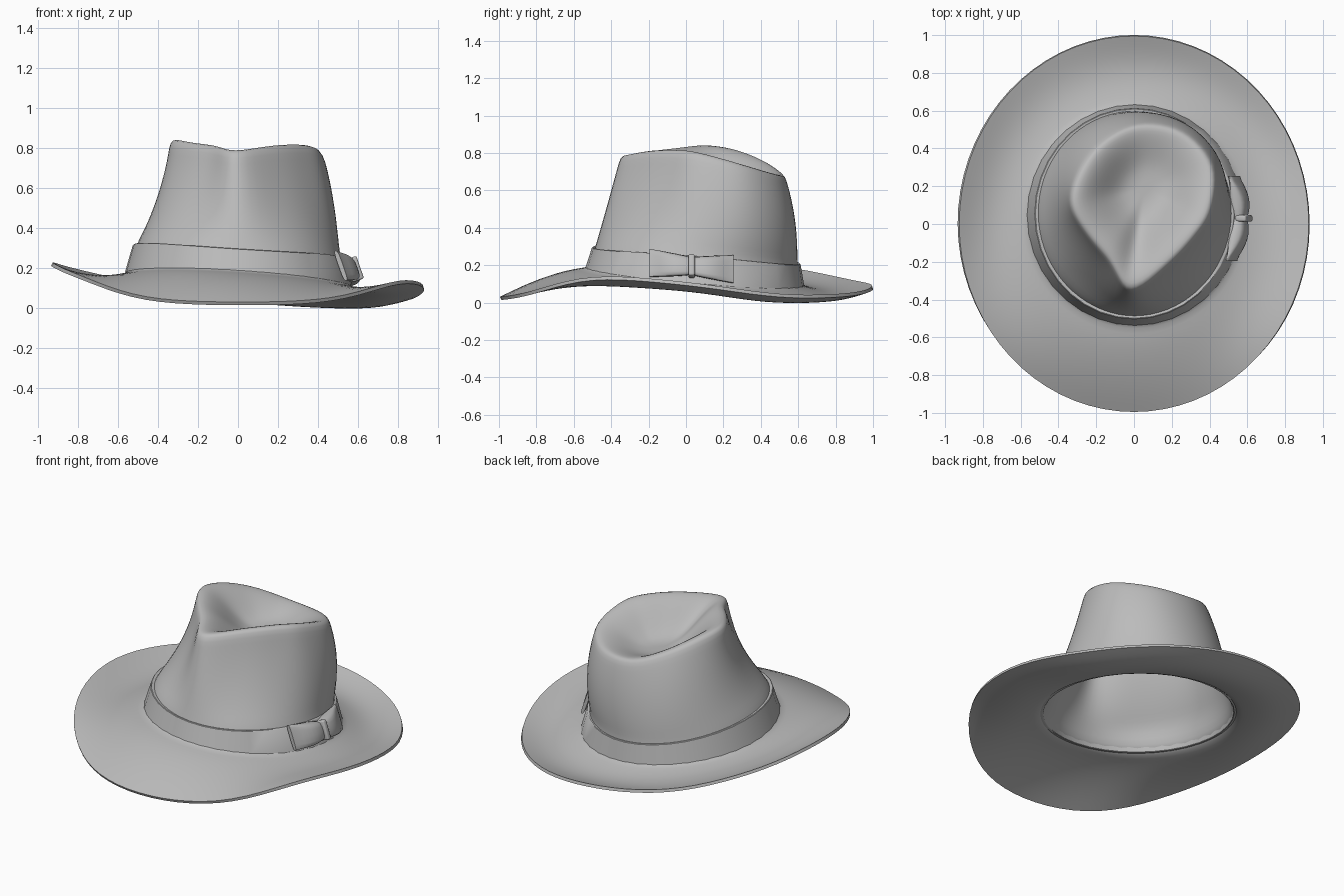
import bpy
import bmesh
import math
from mathutils import Vector

if "Cube" in bpy.data.objects:
    bpy.data.objects.remove(bpy.data.objects["Cube"])

felt = bpy.data.materials.new("grey_felt")
felt.use_nodes = True
grey = (0.5, 0.5, 0.5, 1)
felt.diffuse_color = grey
felt.node_tree.nodes["Principled BSDF"].inputs["Base Color"].default_value = grey

SEGMENTS = 36
ANGLES = [math.tau * i / SEGMENTS for i in range(SEGMENTS)]

# Every 30 degrees from +x: crown ridge x, y, z, wall bulge, brim edge height, brim dip
CONTROLS = [
    (.41, .08, .80, .01, .11, .03),
    (.42, .31, .74, .03, .045, .05),
    (.26, .49, .69, .03, .05, .05),
    (.02, .53, .69, .02, .09, .045),
    (-.18, .43, .76, .02, .125, .03),
    (-.30, .27, .82, 0, .195, .03),
    (-.34, .10, .845, -.03, .23, .04),
    (-.25, -.06, .83, -.04, .17, .02),
    (-.13, -.20, .815, -.03, .055, 0),
    (-.02, -.36, .79, 0, .03, 0),
    (.18, -.22, .815, -.02, .05, .01),
    (.33, -.06, .82, -.02, .14, .03),
]


def control(angle):
    """Smooth periodic interpolation of the control rows."""
    n = len(CONTROLS)
    pos = angle / math.tau * n
    k = int(pos)
    t = pos - k
    rows = [CONTROLS[(k + d) % n] for d in (-1, 0, 1, 2)]
    return [b + t * ((c - a) + t * (2 * a - 5 * b + 4 * c - d + t * (3 * (b - c) + d - a))) / 2
            for a, b, c, d in zip(*rows)]


def smoothstep(t):
    t = min(max(t, 0), 1)
    return t * t * (3 - 2 * t)


def seat(x, y):
    """Height of the tilted plane where crown meets brim."""
    return .138 - .065 * x - .08 * (y - .05)


def base_point(a, grow=0, lift=0):
    x, y = .005 + (.556 + grow) * math.cos(a), .046 + (.57 + grow) * math.sin(a)
    return Vector((x, y, seat(x, y) + lift))


def band_top(a, grow=0, lift=0):
    x, y = .002 + (.513 + grow) * math.cos(a), .055 + (.543 + grow) * math.sin(a)
    return Vector((x, y, seat(x, y) + .13 + .015 * math.cos(2 * a) + lift))


def loft(name, rings, loop=False, cap_start=False, cap_end=False, closed=False):
    """Skin a list of equal rings with quads."""
    bm = bmesh.new()
    rows = [[bm.verts.new(p) for p in ring] for ring in rings]
    pairs = list(zip(rows, rows[1:]))
    if loop:
        pairs.append((rows[-1], rows[0]))
    for low, high in pairs:
        for i in range(len(low)):
            j = (i + 1) % len(low)
            bm.faces.new((low[i], low[j], high[j], high[i]))
    if cap_start:
        bm.faces.new(rows[0][::-1])
    if cap_end:
        bm.faces.new(rows[-1])
    if closed:
        bmesh.ops.recalc_face_normals(bm, faces=bm.faces)
    mesh = bpy.data.meshes.new(name)
    bm.to_mesh(mesh)
    bm.free()
    obj = bpy.data.objects.new(name, mesh)
    bpy.context.collection.objects.link(obj)
    mesh.materials.append(felt)
    return obj


def finish(obj, degrees):
    """Apply modifiers and shade smooth."""
    bpy.ops.object.select_all(action='DESELECT')
    obj.select_set(True)
    bpy.context.view_layer.objects.active = obj
    for name in [m.name for m in obj.modifiers]:
        bpy.ops.object.modifier_apply(modifier=name)
    bpy.ops.object.shade_smooth_by_angle(angle=math.radians(degrees))


# Hat body: brim, crown wall and dented top in one felt shell
def brim_point(a, t):
    rim_z, dip = control(a)[4:]
    rim = Vector((.93 * math.cos(a), math.sin(a), rim_z))
    base = base_point(a)
    p = base.lerp(rim, t)
    p.z = base.z + (rim.z - base.z) * t ** 1.6 - dip * math.sin(math.pi * t)
    return p


def wall_point(a, t):
    x, y, z, bulge = control(a)[:4]
    p = band_top(a).lerp(Vector((x, y, z - .012)), t)
    return p + Vector((math.cos(a), math.sin(a), 0)) * bulge * 4 * t * (1 - t)


def dent_point(a, s):
    floor = Vector((.06, .2, .63))
    x, y, z = control(a)[:3]
    p = Vector((x, y, z)).lerp(floor, s)
    p.z = floor.z + (z - floor.z) * (1 - smoothstep((s - .06) / .75))
    return p


rings = [[brim_point(a, 1 - k / 8) for a in ANGLES] for k in range(9)]
rings += [[base_point(a).lerp(band_top(a), .5) for a in ANGLES]]
rings += [[wall_point(a, k / 8) for a in ANGLES] for k in range(9)]
rings += [[dent_point(a, s) for a in ANGLES] for s in (.06, .17, .3, .43, .56, .7, .85, .95)]
hat = loft("hat_body", rings, cap_end=True)
hat.modifiers.new("smooth", 'SUBSURF').levels = 1
shell = hat.modifiers.new("thickness", 'SOLIDIFY')
shell.thickness = .018
shell.offset = -1
finish(hat, 60)

# Ribbon band around the crown
band = loft("hat_band", [
    [base_point(a, -.01, -.015) for a in ANGLES],
    [base_point(a, .018, -.012) for a in ANGLES],
    [band_top(a, .014) for a in ANGLES],
    [band_top(a, -.012, -.004) for a in ANGLES],
], loop=True, closed=True)
band.modifiers.new("rounding", 'BEVEL').width = .003
finish(band, 40)


# Bow on the +x side: two flared wings and a knot
BOW_Y, BOW_Z = .03, .195


def power(v):
    return math.copysign(abs(v) ** .6, v)


def wing_ring(side, u):
    y = BOW_Y + side * .225 * u
    height = .045 + .03 * u ** .7
    depth = .018 + .024 * math.sin(math.pi * min(u + .1, 1)) - .006 * u
    bend = .57 * (1 - math.sqrt(1 - ((y - .05) / .59) ** 2))
    ring = []
    for k in range(16):
        a = math.tau * k / 16
        dz = height * power(math.sin(a))
        x = .565 - bend - .35 * dz + depth * power(math.cos(a))
        ring.append(Vector((x, y, BOW_Z - .075 * (y - BOW_Y) + dz)))
    return ring


for side, label in ((1, "back"), (-1, "front")):
    wing = loft("bow_wing_" + label, [wing_ring(side, k / 8) for k in range(9)],
                cap_start=True, cap_end=True, closed=True)
    finish(wing, 50)

bpy.ops.mesh.primitive_cube_add(size=1, location=(.582, BOW_Y, BOW_Z), rotation=(0, -.33, 0))
knot = bpy.context.object
knot.name = "bow_knot"
knot.scale = (.06, .034, .12)
bpy.ops.object.transform_apply(location=False, rotation=False, scale=True)
knot.data.materials.append(felt)
bevel = knot.modifiers.new("rounding", 'BEVEL')
bevel.width = .01
bevel.segments = 3
finish(knot, 40)
